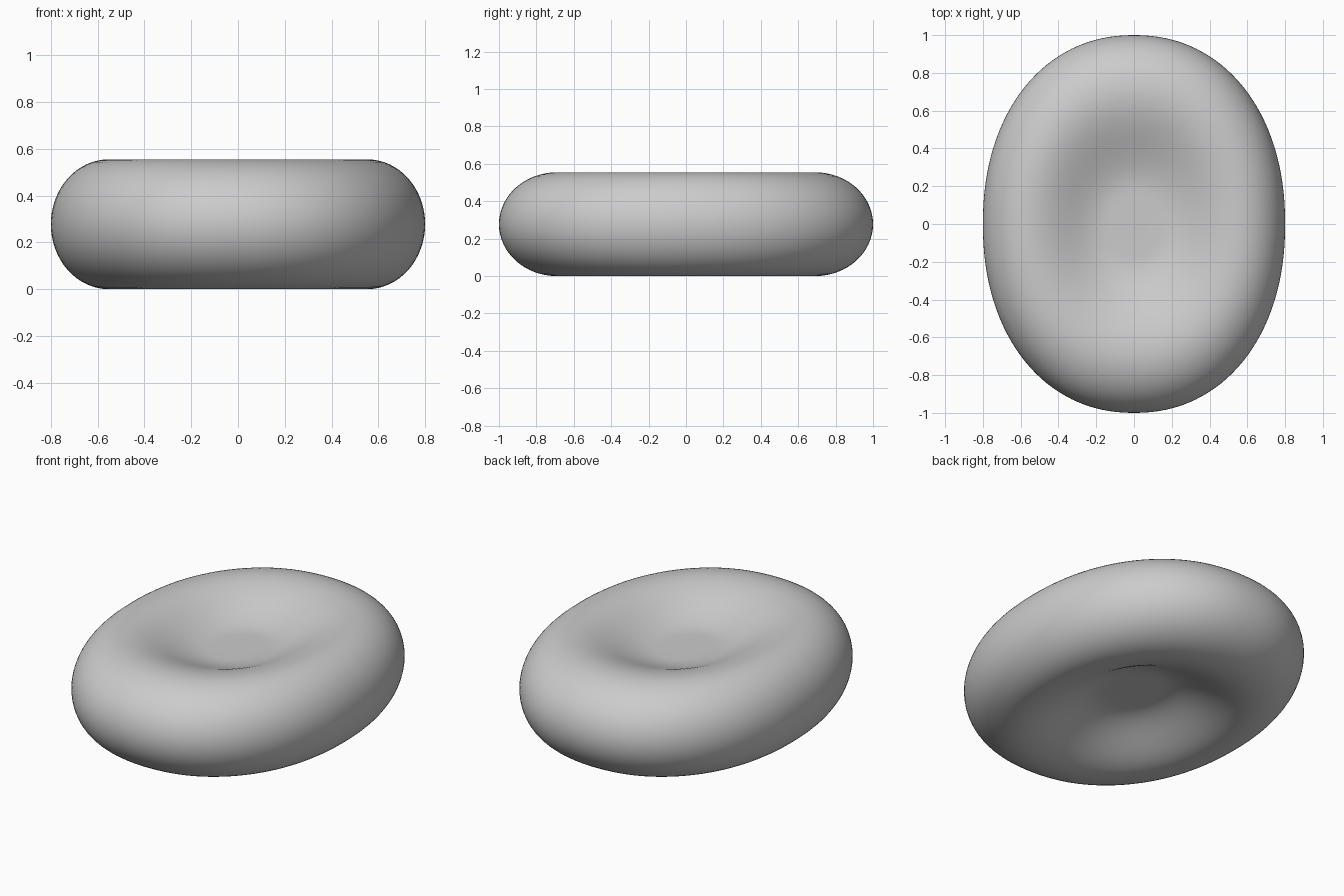
import bpy, bmesh
from math import sin, cos, pi, copysign

if "Cube" in bpy.data.objects:
    bpy.data.objects.remove(bpy.data.objects["Cube"])

HX, HY, H = 0.8, 1.0, 0.555      # half width, half length, height
CREST, FLOOR = 0.69, 0.17        # rim crest and dish floor as fractions of the outline
TOP_DISH, BOTTOM_DISH = 0.13, 0.165
SEG, POWER = 128, 2.15           # outline resolution and slight squareness


def dish(depth, n=18):
    """Smooth S curve from the dish floor out to the rim crest: (radius, drop)."""
    pts = [(FLOOR * 0.5, depth)]
    for i in range(n):
        t = i / n
        pts.append((FLOOR + (CREST - FLOOR) * t, depth * (1 + cos(pi * t)) / 2))
    return pts


def outline(a):
    """Point on the slightly squared oval."""
    c, s = cos(a), sin(a)
    e = 2 / POWER
    return HX * copysign(abs(c) ** e, c), HY * copysign(abs(s) ** e, s)


# half cross-section: top dish, rounded rim, bottom dish
profile = [(r, H - d) for r, d in dish(TOP_DISH)]
for i in range(33):
    a = pi / 2 - pi * i / 32
    profile.append((CREST + (1 - CREST) * cos(a), H / 2 + H / 2 * sin(a)))
profile += [(r, d) for r, d in reversed(dish(BOTTOM_DISH))]

# sweep the section round the oval
bm = bmesh.new()
ring_xy = [outline(2 * pi * k / SEG) for k in range(SEG)]
rings = [[bm.verts.new((x * r, y * r, z)) for x, y in ring_xy] for r, z in profile]
for a, b in zip(rings, rings[1:]):
    for k in range(SEG):
        j = (k + 1) % SEG
        bm.faces.new((a[k], b[k], b[j], a[j]))
bm.faces.new(rings[0])
bm.faces.new(rings[-1][::-1])
bmesh.ops.recalc_face_normals(bm, faces=bm.faces[:])
for f in bm.faces:
    f.smooth = True

mesh = bpy.data.meshes.new("dished_oval_disc")
bm.to_mesh(mesh)
bm.free()
disc = bpy.data.objects.new("dished_oval_disc", mesh)
bpy.context.collection.objects.link(disc)
